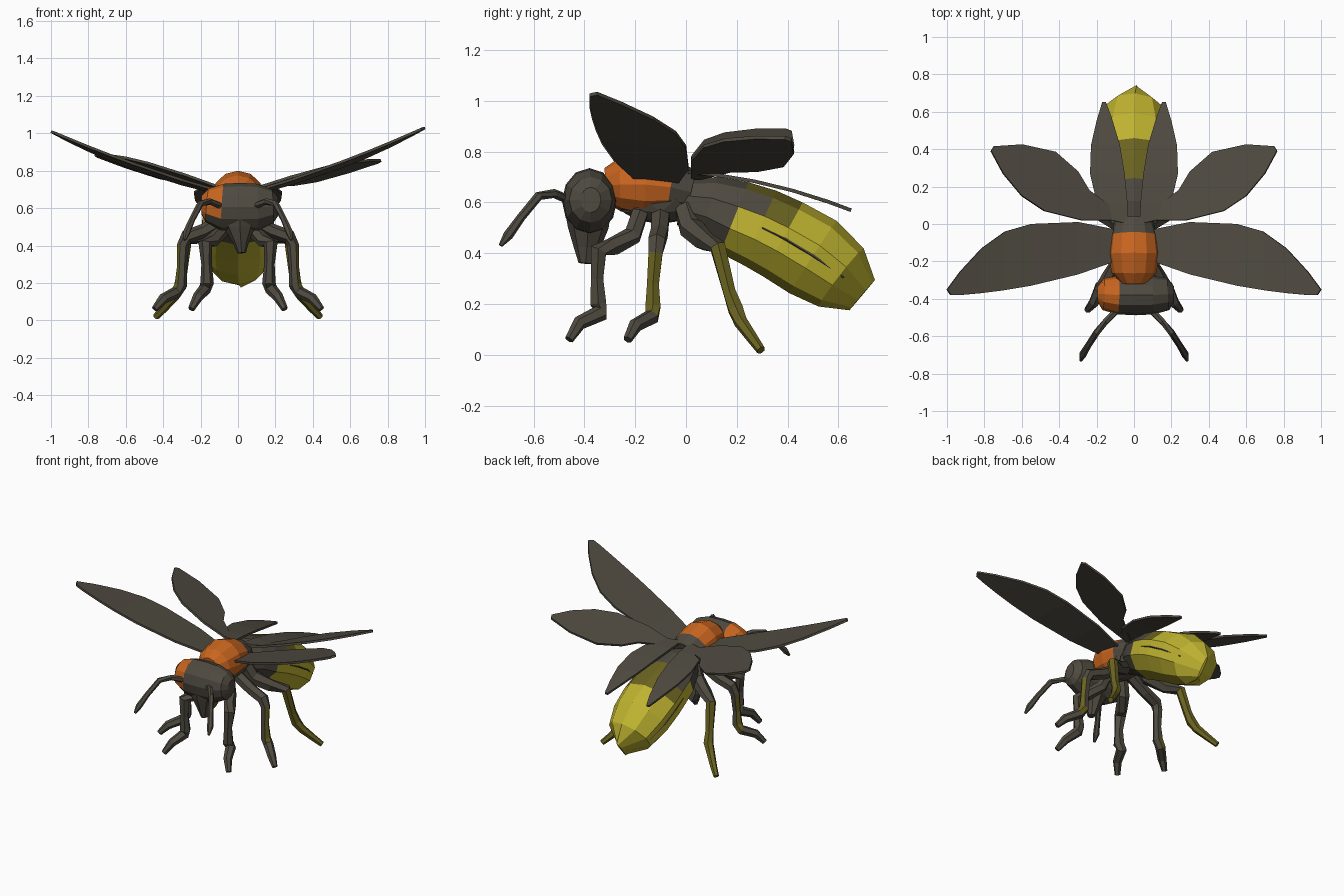
import bpy, bmesh, math
from mathutils import Vector, Matrix

cube = bpy.data.objects.get("Cube")
if cube:
    bpy.data.objects.remove(cube)


def material(name, rgb):
    m = bpy.data.materials.new(name)
    m.use_nodes = True
    m.diffuse_color = (*rgb, 1)
    m.node_tree.nodes["Principled BSDF"].inputs["Base Color"].default_value = (*rgb, 1)
    return m


GREY, ORANGE, YELLOW, OLIVE = range(4)
MATS = [material("charcoal grey", (.078, .069, .052)),
        material("burnt orange", (.58, .13, .014)),
        material("glow yellow", (.52, .45, .03)),
        material("dark olive", (.145, .125, .015))]


def finish(bm, name):
    bmesh.ops.recalc_face_normals(bm, faces=bm.faces)
    mesh = bpy.data.meshes.new(name)
    bm.to_mesh(mesh)
    bm.free()
    for m in MATS:
        mesh.materials.append(m)
    ob = bpy.data.objects.new(name, mesh)
    bpy.context.collection.objects.link(ob)
    return ob


def loft(name, stations, sides=6, ref=(0, 1, 0), rule=lambda i, c: GREY, side=1):
    """Rings (x, y, z, width, height) swept along a path; rule picks the colour."""
    bm = bmesh.new()
    centres = [Vector((s[0] * side, s[1], s[2])) for s in stations]
    rings = []
    for i, s in enumerate(stations):
        t = (centres[min(i + 1, len(centres) - 1)] - centres[max(i - 1, 0)]).normalized()
        u = Vector(ref)
        u = (u - t * u.dot(t)).normalized()
        v = t.cross(u)
        rings.append([])
        for k in range(sides):
            a = math.tau * k / sides + math.pi / 2
            rings[-1].append(bm.verts.new(
                centres[i] + u * math.cos(a) * s[3] + v * math.sin(a) * s[-1]))
    for i in range(len(rings) - 1):
        for k in range(sides):
            n = (k + 1) % sides
            f = bm.faces.new((rings[i][k], rings[i][n], rings[i + 1][n], rings[i + 1][k]))
            f.material_index = rule(i, f.calc_center_median() - (centres[i] + centres[i + 1]) / 2)
    for ring, i in ((rings[0], 0), (rings[-1], len(rings) - 2)):
        bm.faces.new(ring).material_index = rule(i, Vector())
    return finish(bm, name)


def wing(name, ribs, height, side):
    """Thin wing skinned over ribs (x0, y0, x1, y1), lifted by a height function."""
    bm = bmesh.new()
    rows = []
    for x0, y0, x1, y1 in ribs:
        row = []
        for t in (0, .5, 1):
            x, y = x0 + (x1 - x0) * t, y0 + (y1 - y0) * t
            row.append(bm.verts.new((x * side, y, height(x, y))))
        rows.append(row)
    for a, b in zip(rows, rows[1:]):
        for k in range(2):
            bm.faces.new((a[k], a[k + 1], b[k + 1], b[k]))
    ob = finish(bm, name)
    mod = ob.modifiers.new("thickness", 'SOLIDIFY')
    mod.thickness = .014
    mod.offset = 0


# Abdomen: grey base and shoulders, olive saddle, yellow tail ending in a keel
def abdomen_colour(i, c):
    if i < 2 or (i == 2 and c.z > .03 and abs(c.x) > .09):
        return GREY
    return OLIVE if i < 4 and c.z > .03 else YELLOW


loft("abdomen", [(0, -.02, .6, .09, .09), (0, .09, .58, .15, .125), (0, .19, .54, .185, .15),
                 (0, .29, .5, .2, .16), (0, .38, .455, .205, .165), (0, .5, .385, .195, .17),
                 (.005, .61, .305, .155, .145), (.015, .693, .235, .008, .078)],
     sides=10, ref=(1, 0, 0), rule=abdomen_colour)

# Thorax: orange saddle over a grey underside
loft("thorax", [(0, -.315, .665, .07, .07), (0, -.26, .67, .12, .105), (0, -.16, .67, .137, .13),
                (0, -.06, .66, .125, .105), (0, .02, .64, .1, .09)],
     sides=12, ref=(1, 0, 0), rule=lambda i, c: ORANGE if i < 3 and c.z > -.085 else GREY)
bm = bmesh.new()
bmesh.ops.create_icosphere(bm, subdivisions=2, radius=1,
                           matrix=Matrix.Translation((0, -.1, .61)) @ Matrix.Diagonal((.11, .18, .095, 1)))
finish(bm, "thorax_underside")

# Head: boxy, swept from the right to the left, with an orange right eye
loft("head", [(-.195, -.375, .615, .04, .05), (-.165, -.375, .615, .085, .09),
              (-.085, -.38, .605, .103, .125), (.01, -.38, .605, .108, .13),
              (.105, -.38, .605, .103, .125), (.185, -.375, .61, .085, .09),
              (.215, -.375, .61, .04, .05)],
     sides=12, rule=lambda i, c: ORANGE if i < 2 and c.z > -.05 else GREY)
loft("snout", [(.01, -.385, .56, .12, .09), (.01, -.385, .5, .085, .08),
               (.015, -.39, .42, .045, .052), (.02, -.395, .36, .022, .028)],
     sides=8, ref=(1, 0, 0))

# Paths (x, y, z, radius) of the left limbs
FRONT_LEG = [(.06, -.18, .56, .035), (.09, -.21, .47, .038), (.14, -.29, .425, .038),
             (.175, -.345, .41, .038), (.168, -.35, .3, .028), (.165, -.345, .2, .036),
             (.178, -.335, .165, .034), (.215, -.42, .125, .028), (.25, -.46, .06, .018)]
MIDDLE_LEG = [(.06, -.1, .55, .04), (.18, -.105, .48, .038), (.275, -.115, .445, .038),
              (.295, -.12, .4, .032), (.3, -.13, .28, .027), (.305, -.13, .19, .034),
              (.33, -.135, .15, .032), (.4, -.2, .115, .028), (.445, -.23, .06, .018)]
HIND_LEG = [(.06, 0, .58, .05), (.1, .02, .5, .05), (.2, .07, .45, .042),
            (.28, .125, .425, .034), (.3, .17, .25, .028), (.31, .195, .18, .033),
            (.34, .215, .13, .028), (.4, .265, .06, .022), (.44, .295, .018, .018)]
ANTENNA = [(.09, -.46, .61, .018), (.15, -.52, .635, .018), (.2, -.58, .625, .018),
           (.245, -.65, .54, .017), (.275, -.7, .47, .02), (.285, -.73, .43, .008)]

# Wing ribs from leading to trailing edge
FOREWING = [(.1, -.2, .1, -.03), (.3, -.27, .3, .01), (.55, -.33, .55, 0),
            (.7, -.355, .69, -.04), (.82, -.37, .815, -.13), (.93, -.38, .93, -.255),
            (.98, -.38, 1, -.35)]
MIDDLE_WING = [(.06, .02, .08, .06), (.28, .02, .24, .18), (.48, .07, .3, .28),
               (.6, .15, .42, .385), (.7, .27, .6, .425), (.765, .39, .75, .415)]
REAR_WING = [(.03, 0, .12, .02), (.035, .12, .2, .12), (.05, .27, .235, .27),
             (.075, .42, .23, .42), (.12, .57, .2, .55), (.15, .65, .17, .65)]

# Paired parts
for label, s in (("left", 1), ("right", -1)):
    loft(label + "_front_leg", FRONT_LEG, side=s)
    loft(label + "_middle_leg", MIDDLE_LEG, side=s,
         rule=lambda i, c: OLIVE if i in (3, 4, 5) and c.x * s > .005 else GREY)
    loft(label + "_hind_leg", HIND_LEG, side=s,
         rule=lambda i, c: OLIVE if i > 2 else GREY)
    loft(label + "_antenna", ANTENNA, ref=(1, 0, 0), side=s)
    wing(label + "_forewing", FOREWING,
         lambda x, y: .675 + (.24 + .01 * s) * x + .1 * x * x - .08 * (y + .3), s)
    wing(label + "_middle_wing", MIDDLE_WING,
         lambda x, y: .68 + (.34 - .02 * s) * x - .18 * y, s)
    wing(label + "_rear_wing", REAR_WING, lambda x, y: .72 - .07 * y - .25 * y * y, s)
    # Dark seam along the side of the abdomen
    loft(label + "_abdomen_seam", [(.19, .3, .5, .003), (.195, .4, .45, .005),
                                   (.185, .5, .39, .006), (.14, .62, .305, .004)],
         sides=4, side=s)
